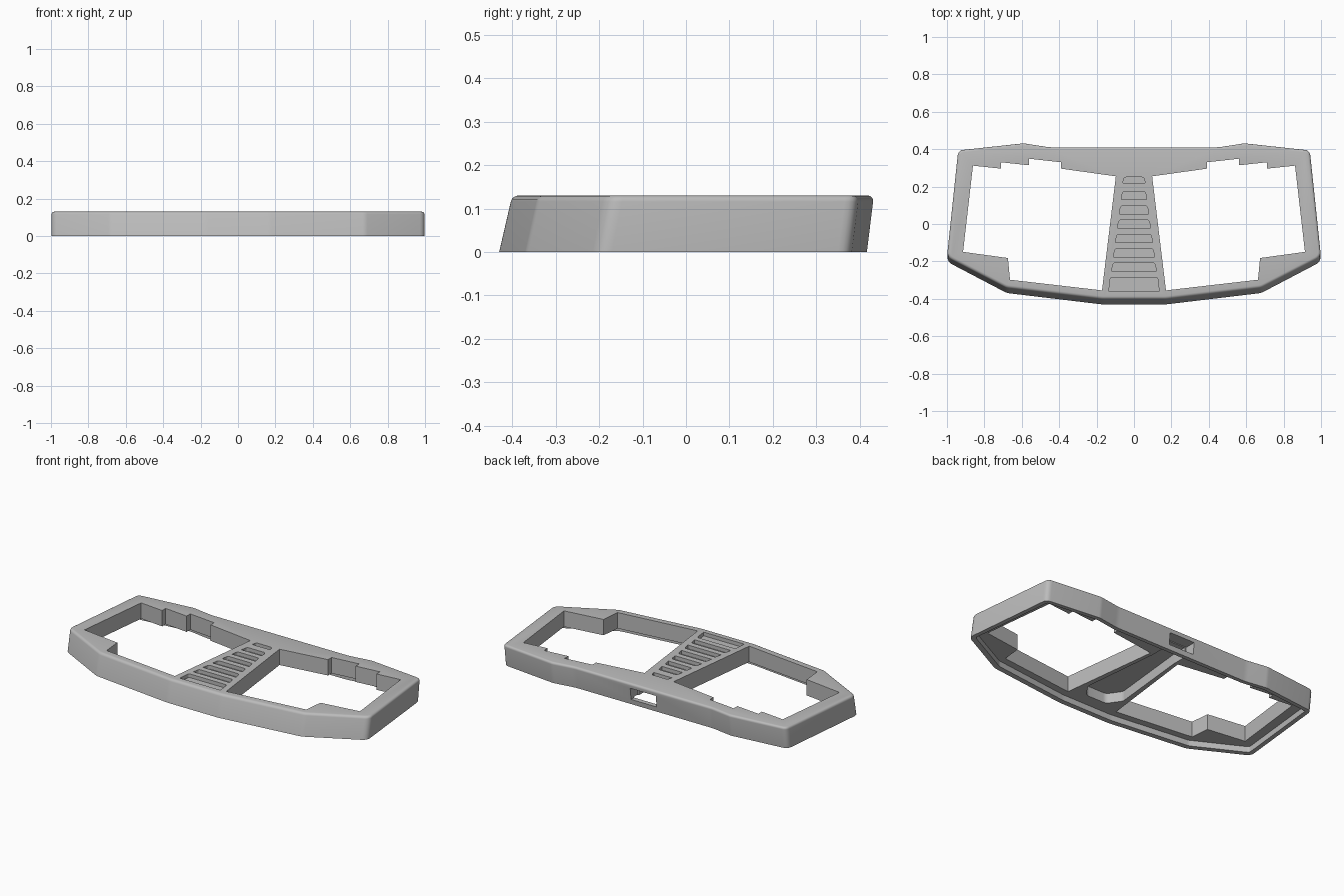
import bpy, bmesh, math
from mathutils import Vector

if "Cube" in bpy.data.objects:
    bpy.data.objects.remove(bpy.data.objects["Cube"], do_unlink=True)

TOP = 0.13

mat = bpy.data.materials.new("plain grey")
mat.use_nodes = True
GREY = (0.5, 0.5, 0.5, 1)
mat.diffuse_color = GREY
mat.node_tree.nodes["Principled BSDF"].inputs["Base Color"].default_value = GREY


def fillet(points, steps=5):
    """Round the corners of a closed outline; each point is (x, y, radius)."""
    out = []
    for i, (x, y, r) in enumerate(points):
        p = Vector((x, y))
        a = (Vector(points[i - 1][:2]) - p).normalized()
        b = (Vector(points[(i + 1) % len(points)][:2]) - p).normalized()
        if r == 0:
            out.append(p)
            continue
        half = a.angle(b) / 2
        d = r / math.tan(half)
        start, end = p + a * d, p + b * d
        for k in range(steps + 1):
            t = k / steps
            out.append(start * (1 - t) ** 2 + p * 2 * t * (1 - t) + end * t * t)
    return out


def mirrored(half):
    """Complete a symmetric outline from its +x half."""
    return half + [(-p[0], *p[1:]) for p in reversed(half)]


def inset(points, d):
    """Move each edge of an outline inwards, for clockwise outlines."""
    out = []
    for i, p in enumerate(points):
        e1 = (p - points[i - 1]).normalized()
        e2 = (points[(i + 1) % len(points)] - p).normalized()
        n1, n2 = Vector((e1.y, -e1.x)), Vector((e2.y, -e2.x))
        out.append(p + (n1 + n2) * d / (1 + n1.dot(n2)))
    return out


def lean(y, z):
    """The walls lean back, the front a little more than the rear."""
    return y - (0.016 + 0.014 * (0.43 - y) / 0.83) * (1 - z / TOP)


def prism(name, points, z0, z1, leaning=False, bevel=0):
    bm = bmesh.new()
    rings = []
    for z in (z0, z1):
        rings.append([bm.verts.new((p[0], lean(p[1], z) if leaning else p[1], z))
                      for p in points])
    bm.faces.new(rings[0])
    top = bm.faces.new(rings[1])
    n = len(points)
    for i in range(n):
        j = (i + 1) % n
        bm.faces.new((rings[0][i], rings[0][j], rings[1][j], rings[1][i]))
    bmesh.ops.recalc_face_normals(bm, faces=bm.faces)
    if bevel:
        bmesh.ops.bevel(bm, geom=list(top.edges), offset=bevel, segments=4,
                        profile=0.5, affect='EDGES', clamp_overlap=True)
    mesh = bpy.data.meshes.new(name)
    bm.to_mesh(mesh)
    bm.free()
    mesh.materials.append(mat)
    obj = bpy.data.objects.new(name, mesh)
    bpy.context.collection.objects.link(obj)
    return obj


# Outer body
outline = fillet(mirrored([
    (0.455, 0.412, 0.2), (0.59, 0.433, 0.08), (0.94, 0.395, 0.035),
    (1.0, -0.175, 0.045), (0.68, -0.34, 0.08), (0.17, -0.4, 0.2)]))
frame = prism("case_frame", outline, 0, TOP, leaning=True, bevel=0.014)

cutters = []

# Stepped openings, one on each side
opening = [(0.861, 0.312), (0.711, 0.296), (0.711, 0.33), (0.561, 0.314),
           (0.561, 0.349), (0.39, 0.33), (0.39, 0.296), (0.097, 0.255),
           (0.171, -0.355), (0.663, -0.298), (0.674, -0.182), (0.914, -0.149)]
for side, label in ((1, "left"), (-1, "right")):
    cutters.append(prism(label + "_opening_cutter",
                         [(side * x, y) for x, y in opening], -0.1, 0.3))

# Recess under the frame that leaves a thin rim
bottom_outline = [Vector((p.x, lean(p.y, 0.02))) for p in outline]
cutters.append(prism("recess_cutter", inset(bottom_outline, 0.027), -0.05, 0.035))

# Hollow under the bridge, running back to the port
pocket = fillet(mirrored([(0.075, 0.37, 0), (0.075, 0.25, 0),
                          (0.125, -0.24, 0.03), (0.07, -0.32, 0.04)]))
cutters.append(prism("bridge_pocket_cutter", pocket, -0.06, 0.095))

# Port through the rear wall
cutters.append(prism("port_cutter",
                     mirrored([(0.085, 0.5), (0.085, 0.34)]), 0.03, 0.1))

# Grooves across the bridge, wider towards the front
for i in range(8):
    back = 0.25 - 0.0765 * i
    front = back - (0.075 if i == 7 else 0.03 if i == 0 else 0.043)
    wide = 0.086 - 0.135 * front
    if i == 0:
        wide = 0.06
    shape = mirrored([(wide - 0.008, back, 0.014), (wide, front, 0)])
    cutters.append(prism("groove_cutter", fillet(shape), TOP - 0.022, 0.2))

for cutter in cutters:
    cutter.hide_render = True
    mod = frame.modifiers.new(cutter.name, 'BOOLEAN')
    mod.operation = 'DIFFERENCE'
    mod.solver = 'EXACT'
    mod.object = cutter

# Apply the cuts and drop the helpers
bpy.context.view_layer.update()
graph = bpy.context.evaluated_depsgraph_get()
result = bpy.data.meshes.new_from_object(frame.evaluated_get(graph))
frame.modifiers.clear()
frame.data = result
for cutter in cutters:
    bpy.data.objects.remove(cutter, do_unlink=True)

bpy.ops.object.select_all(action='DESELECT')
frame.select_set(True)
bpy.context.view_layer.objects.active = frame
bpy.ops.object.shade_smooth_by_angle(angle=math.radians(30))
